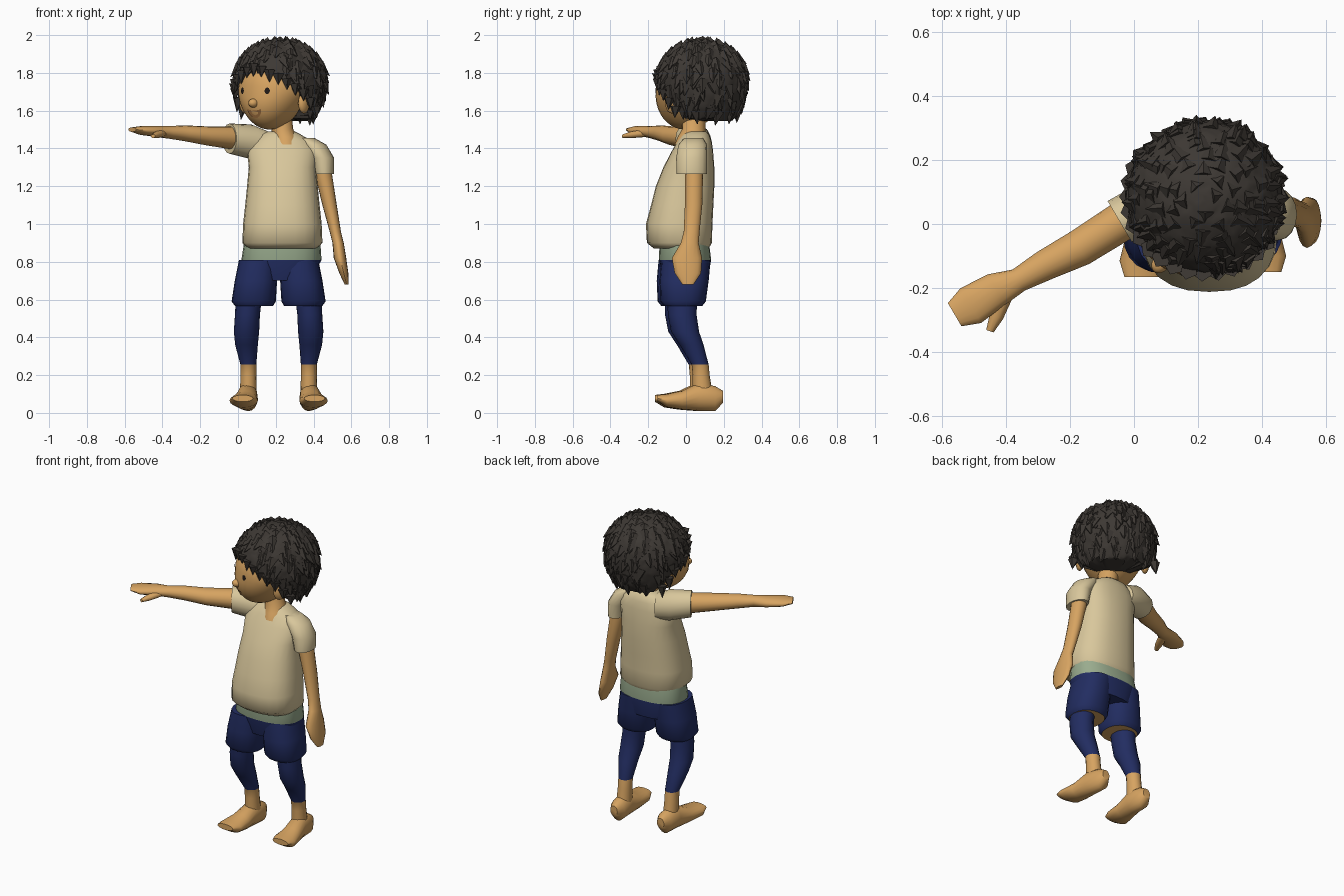
import bpy, bmesh, math, random
from mathutils import Vector, Matrix

random.seed(4)
if "Cube" in bpy.data.objects:
    bpy.data.objects.remove(bpy.data.objects["Cube"], do_unlink=True)


def material(name, rgb):
    mat = bpy.data.materials.new(name)
    mat.use_nodes = True
    mat.diffuse_color = (*rgb, 1)
    mat.node_tree.nodes["Principled BSDF"].inputs["Base Color"].default_value = (*rgb, 1)
    return mat


skin = material("warm skin", (.68, .37, .12))
shirt_cloth = material("cream cloth", (.69, .57, .33))
band_cloth = material("sage cloth", (.32, .41, .27))
navy = material("navy cloth", (.016, .026, .12))
hair_dark = material("dark hair", (.047, .04, .034))
eye_dark = material("eye black", (.015, .01, .008))
mouth_brown = material("mouth brown", (.42, .19, .06))


def finish(name, bm, mats, rule=None, sharp=50):
    """Turn a bmesh into a smooth object; rule picks a material per face."""
    bmesh.ops.recalc_face_normals(bm, faces=bm.faces)
    if rule:
        for face in bm.faces:
            face.material_index = int(rule(face.calc_center_median()))
    mesh = bpy.data.meshes.new(name)
    bm.to_mesh(mesh)
    bm.free()
    for mat in mats:
        mesh.materials.append(mat)
    mesh.shade_smooth()
    mesh.set_sharp_from_angle(angle=math.radians(sharp))
    obj = bpy.data.objects.new(name, mesh)
    bpy.context.collection.objects.link(obj)
    return obj


def loft(name, stations, mats, axis=(0, 0, 1), rule=None, n=16, power=2.0):
    """Skin oval sections (x, y, z, half width, half depth) set square to axis."""
    axis = Vector(axis).normalized()
    if axis.z > .9:
        u, v = Vector((1, 0, 0)), Vector((0, 1, 0))
    else:
        v = Vector((0, 0, 1))
        u = axis.cross(v).normalized()
    bm = bmesh.new()
    rings = []
    for x, y, z, a, b in stations:
        ring = []
        for i in range(n):
            t = math.tau * i / n
            c, s = math.cos(t), math.sin(t)
            c = math.copysign(abs(c) ** (2 / power), c)
            s = math.copysign(abs(s) ** (2 / power), s)
            ring.append(bm.verts.new(Vector((x, y, z)) + u * a * c + v * b * s))
        rings.append(ring)
    for low, high in zip(rings, rings[1:]):
        for i in range(n):
            j = (i + 1) % n
            bm.faces.new((low[i], low[j], high[j], high[i]))
    bm.faces.new(rings[0])
    bm.faces.new(rings[-1])
    return finish(name, bm, mats, rule)


# Shirt body, belly forward
loft("shirt_body", [
    (.235, -.025, .87, .185, .145), (.235, -.035, .9, .212, .172),
    (.235, -.036, 1.0, .208, .176), (.235, -.02, 1.1, .197, .165),
    (.235, -.005, 1.2, .187, .155), (.235, .015, 1.3, .178, .135),
    (.235, .035, 1.39, .187, .108), (.235, .045, 1.44, .155, .09),
    (.225, .05, 1.475, .105, .072), (.23, .05, 1.49, .07, .055)],
    [shirt_cloth], n=24, power=2.4)
loft("neck", [(.255, .02, 1.42, .07, .08), (.25, .03, 1.46, .066, .074),
              (.235, .04, 1.5, .058, .062), (.22, .04, 1.6, .06, .062)], [skin])

# Shorts, waistband, leggings and bare feet
loft("waist", [(.225, 0, .7, .16, .115), (.23, -.005, .81, .212, .138),
               (.235, -.01, .92, .2, .13)],
     [navy, band_cloth], rule=lambda c: c.z > .81, n=24, power=2.4)

shorts_leg = [(.345, -.015, .565, .1, .1), (.347, -.015, .59, .117, .12),
              (.335, -.01, .7, .112, .13), (.32, 0, .81, .105, .13)]
leg = [(.375, .09, .08, .045, .055), (.375, .08, .2, .042, .045),
       (.375, .075, .255, .042, .045), (.385, .03, .36, .06, .063),
       (.385, -.005, .43, .067, .074), (.38, -.02, .52, .066, .076),
       (.37, -.02, .64, .07, .08)]
foot = [(.375, .195, .085, .025, .032), (.375, .155, .075, .05, .066),
        (.38, .07, .085, .054, .075), (.39, -.02, .067, .065, .05),
        (.4, -.1, .065, .075, .036), (.405, -.15, .077, .055, .018)]


def sided(stations, side):
    """Mirror left-side stations across the body's middle, stepped slightly ahead."""
    if side == "left":
        return stations
    return [(.43 - x, y - .015, z, a, b) for x, y, z, a, b in stations]


for side in ("left", "right"):
    loft(side + "_shorts_leg", sided(shorts_leg, side), [navy, skin],
         rule=lambda c: c.z < .57, n=20, power=2.3)
    loft(side + "_leg", sided(leg, side), [navy, skin], rule=lambda c: c.z < .255)
    loft(side + "_foot", sided(foot, side), [skin], axis=(0, -1, 0))

# Hanging left arm
loft("left_sleeve", [(.455, .03, 1.265, .053, .08), (.445, .03, 1.35, .064, .082),
                     (.4, .035, 1.42, .068, .075), (.36, .04, 1.455, .045, .05)],
     [shirt_cloth])
loft("left_arm", [
    (.575, .01, .68, .01, .03), (.56, .01, .74, .024, .07),
    (.54, .005, .82, .033, .08), (.53, .02, .9, .03, .047),
    (.515, .03, .96, .03, .042), (.485, .04, 1.1, .038, .046),
    (.455, .042, 1.25, .045, .048), (.44, .04, 1.36, .045, .045)], [skin])

# Outstretched right arm
reach = (-.85, -.5, 0)
loft("right_sleeve", [(.16, .08, 1.41, .07, .08), (.07, .06, 1.435, .085, .092),
                      (-.045, .008, 1.452, .074, .08)], [shirt_cloth], axis=reach)
loft("right_arm", [
    (-.02, .02, 1.455, .062, .062), (-.17, -.075, 1.467, .058, .05),
    (-.28, -.13, 1.48, .048, .042), (-.36, -.175, 1.485, .038, .034),
    (-.43, -.205, 1.49, .055, .03), (-.51, -.255, 1.495, .063, .024),
    (-.56, -.283, 1.5, .042, .012)], [skin], axis=reach)
loft("right_thumb", [(-.4, -.21, 1.482, .028, .022), (-.43, -.29, 1.472, .022, .018),
                     (-.45, -.335, 1.465, .012, .01)], [skin], axis=(-.3, -.9, 0), n=10)

# Head, built facing -y and then turned
HEAD = Vector((.19, .03, 1.7))
TURN = math.radians(-35)
turned = Matrix.Translation(HEAD) @ Matrix.Rotation(TURN, 4, "Z")
R, H = .19, .2


def ball(name, centre, size, mat):
    bm = bmesh.new()
    bmesh.ops.create_uvsphere(bm, u_segments=16, v_segments=10, radius=1)
    bm.transform(turned @ Matrix.Translation(centre) @ Matrix.Diagonal((*size, 1)))
    return finish(name, bm, [mat])


bm = bmesh.new()
bmesh.ops.create_uvsphere(bm, u_segments=32, v_segments=20, radius=1)
for v in bm.verts:
    t = max(0, -v.co.z)
    v.co = (v.co.x * R * (1 - .25 * t), v.co.y * R - .04 * t, v.co.z * H)
bm.transform(turned)
finish("head", bm, [skin])
ball("nose", (0, -.188, -.06), (.026, .032, .024), skin)
for side, s in (("left", 1), ("right", -1)):
    ball(side + "_ear", (s * .19, .005, -.06), (.024, .04, .055), skin)


def decal(name, outline, mat):
    """Thin plate wrapped on the face from an (x, z) outline."""
    bm = bmesh.new()
    ring = []
    for x, z in outline:
        h = z / H
        t, s = max(0, -h), math.sqrt(1 - h * h)
        depth = R * s * math.sqrt(1 - (x / (R * s * (1 - .25 * t))) ** 2) + .04 * t
        ring.append(bm.verts.new((x, -depth - .004, z)))
    bm.faces.new(ring)
    bm.transform(turned)
    finish(name, bm, [mat])


steps = [math.tau * i / 14 for i in range(14)]
for side, s in (("left", 1), ("right", -1)):
    decal(side + "_eye", [(s * .08 + .013 * math.cos(a), .005 + .017 * math.sin(a))
                          for a in steps], eye_dark)
decal("mouth", [(.045 * math.cos(a), -.1 + .04 * min(0, math.sin(a)) + .008 * math.cos(a) ** 2)
                for a in steps], mouth_brown)

# Tousled hair: a dome lifted clear of the face, covered in tufts
DOME = Vector((.222, .085, 1.76))
SIZE = Vector((.242, .238, .22))


def hairline(p):
    """Lowest hair height in the direction of p around the head."""
    d = Matrix.Rotation(-TURN, 3, "Z") @ (p - HEAD)
    phi = abs(math.degrees(math.atan2(d.x, -d.y)))
    knots = [(0, 1.82), (40, 1.77), (80, 1.69), (112, 1.56), (180, 1.54)]
    for (a, za), (b, zb) in zip(knots, knots[1:]):
        if phi <= b:
            return za + (zb - za) * (phi - a) / (b - a)
    return knots[-1][1]


def dome_point(n):
    drop = 1.36 if n.z < 0 else 1
    p = DOME + Vector((n.x * SIZE.x, n.y * SIZE.y, n.z * SIZE.z * drop))
    p.z = max(p.z, 1.545)
    return p


bm = bmesh.new()
bmesh.ops.create_icosphere(bm, subdivisions=5, radius=1)
for v in bm.verts:
    p = dome_point(v.co.normalized() * random.uniform(.985, 1.015))
    low = hairline(p)
    if p.z < low:
        p = Vector((HEAD.x + (p.x - HEAD.x) * .5, HEAD.y + (p.y - HEAD.y) * .5, low))
    v.co = p


def tuft(base, way, width, length):
    spin = way.to_track_quat("Z", "Y").to_matrix().to_4x4()
    bmesh.ops.create_cone(bm, segments=5, radius1=width, radius2=0, depth=length,
                          cap_ends=True, matrix=Matrix.Translation(base + way * length / 2) @ spin)


COUNT = 230
for i in range(COUNT):
    z = 1 - 1.6 * (i + .5) / COUNT
    a = i * 2.39996 + random.uniform(-.2, .2)
    r = math.sqrt(1 - z * z)
    n = Vector((r * math.cos(a), r * math.sin(a), z))
    p = dome_point(n)
    if p.z < hairline(p) + .03:
        continue
    down = Vector((n.x * z, n.y * z, -r)).normalized()
    way = (down * .85 + n * .42 + Vector((-n.y, n.x, 0)) * random.uniform(-.3, .3)).normalized()
    tuft(DOME + (p - DOME) * .92, way, .036, random.uniform(.06, .085))
# Fringe tufts hanging over the forehead and temples
for i in range(-8, 9):
    a = TURN - math.pi / 2 + math.radians(i * 11)
    p = DOME + Vector((math.cos(a) * SIZE.x, math.sin(a) * SIZE.y, 0)) * .98
    p.z = hairline(p) + .03
    tuft(p, Vector((math.cos(a) * .12, math.sin(a) * .12, -1)).normalized(), .032,
         random.uniform(.05, .08))
finish("hair", bm, [hair_dark], sharp=40)
